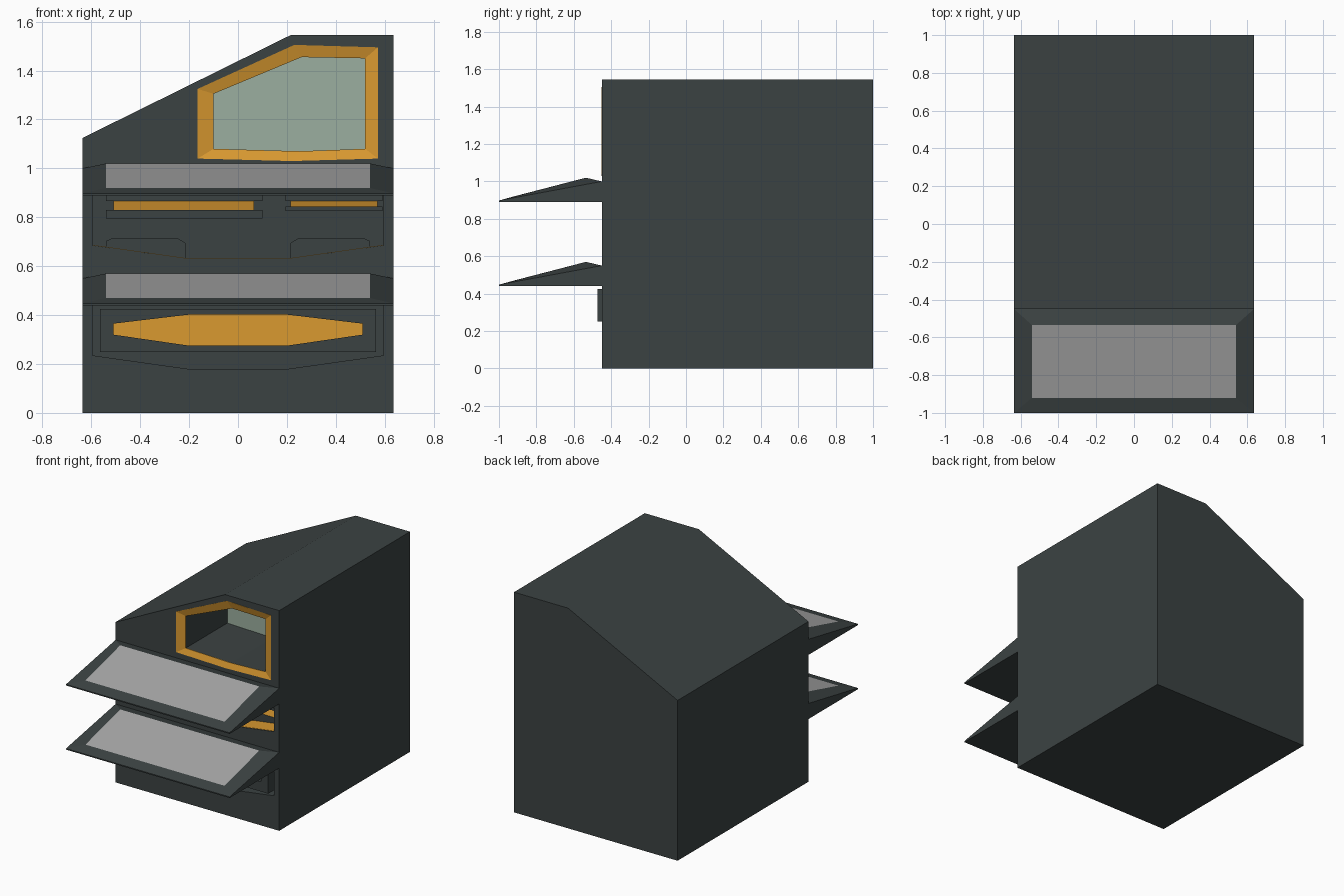
import bpy, bmesh

if "Cube" in bpy.data.objects:
    bpy.data.objects.remove(bpy.data.objects["Cube"])


def mat(name, rgb):
    m = bpy.data.materials.new(name)
    m.diffuse_color = (*rgb, 1)
    m.use_nodes = True
    m.node_tree.nodes["Principled BSDF"].inputs["Base Color"].default_value = m.diffuse_color
    return m


DARK = mat("dark_slate", (0.044, 0.055, 0.055))
ORANGE = mat("amber", (0.70, 0.32, 0.03))
GREY = mat("light_grey", (0.38, 0.38, 0.38))
GREEN = mat("pale_green", (0.33, 0.43, 0.35))
FRONT = -0.45


def finish(name, bm, mats):
    bmesh.ops.recalc_face_normals(bm, faces=bm.faces[:])
    me = bpy.data.meshes.new(name)
    bm.to_mesh(me)
    bm.free()
    for m in mats:
        me.materials.append(m)
    ob = bpy.data.objects.new(name, me)
    bpy.context.collection.objects.link(ob)
    return ob


def prism(name, pts, y0, y1, m=DARK, top=None):
    """Extrude an x/z outline from y0 to y1; optional second material on upward faces."""
    bm = bmesh.new()
    a = [bm.verts.new((x, y0, z)) for x, z in pts]
    b = [bm.verts.new((x, y1, z)) for x, z in pts]
    n = len(pts)
    bm.faces.new(a)
    bm.faces.new(b[::-1])
    for i in range(n):
        bm.faces.new((a[i], b[i], b[(i + 1) % n], a[(i + 1) % n]))
    bmesh.ops.recalc_face_normals(bm, faces=bm.faces[:])
    if top:
        for f in bm.faces:
            f.material_index = int(f.normal.z > 0.9)
    return finish(name, bm, [m, top] if top else [m])


def rect(x0, x1, z0, z1):
    return [(x0, z0), (x1, z0), (x1, z1), (x0, z1)]


def cut(ob, pts, y0, y1):
    c = prism("cutter", pts, y0, y1)
    c.hide_render = True
    md = ob.modifiers.new("cut", 'BOOLEAN')
    md.operation, md.solver, md.object = 'DIFFERENCE', 'EXACT', c
    bpy.context.view_layer.objects.active = ob
    bpy.ops.object.modifier_apply(modifier=md.name)
    bpy.data.objects.remove(c)


def recess(z):
    """Opening under an awning whose underside is at z."""
    return [(-.595, z), (-.595, z - .205), (-.205, z - .26),
            (.205, z - .26), (.595, z - .205), (.595, z)]


# Main housing with sloped roof
body = prism("housing", [(-.635, 0), (.635, 0), (.635, 1.545), (.215, 1.545), (-.635, 1.125)], FRONT, 1)

# Window opening, tapered frame and deep-set pane
outer = [(-.165, 1.04), (.22, 1.03), (.572, 1.04), (.572, 1.495), (.23, 1.505), (-.165, 1.325)]
inner = [(-.10, 1.08), (.25, 1.07), (.52, 1.08), (.52, 1.45), (.26, 1.455), (-.10, 1.305)]
cut(body, outer, -.6, -.435)
cut(body, inner, -.6, .03)
bm = bmesh.new()
o = [bm.verts.new((x, FRONT - .001, z)) for x, z in outer]
i_ = [bm.verts.new((x, -.437, z)) for x, z in inner]
ob_ = [bm.verts.new((x, -.434, z)) for x, z in outer]
ib = [bm.verts.new((x, -.434, z)) for x, z in inner]
for k in range(6):
    j = (k + 1) % 6
    for p, q in ((o, i_), (i_, ib), (ib, ob_), (ob_, o)):
        bm.faces.new((p[k], p[j], q[j], q[k]))
finish("window_frame", bm, [ORANGE])
prism("window_pane", inner, .024, .029, GREEN)

# Recesses below the awnings
cut(body, recess(.89), -.6, -.10)
cut(body, recess(.44), -.6, -.25)

# Awnings with a raised pale panel
for label, z in (("upper", .89), ("lower", .44)):
    bm = bmesh.new()
    loops = []
    for hx, ya, za, yb, zb in ((.635, -1, 0, FRONT, 0), (.635, -1, .008, FRONT, .11),
                               (.54, -.92, .03, -.535, .13)):
        loops.append([bm.verts.new((x, y, z + h)) for x, y, h in
                      ((-hx, ya, za), (hx, ya, za), (hx, yb, zb), (-hx, yb, zb))])
    bm.faces.new(loops[0])
    bm.faces.new(loops[2]).material_index = 1
    for p, q in zip(loops, loops[1:]):
        for k in range(4):
            j = (k + 1) % 4
            bm.faces.new((p[k], p[j], q[j], q[k]))
    finish(label + "_awning", bm, [DARK, GREY])

# Sloped amber trays hung in the upper recess
for label, x0, x1, z0, z1, m0, m1 in (("left", -.54, .10, .795, .83, .03, .035),
                                      ("right", .195, .59, .825, .845, .02, .02)):
    prism(label + "_tray_lip", rect(x0, x1, z0, z1), -.44, -.415)
    prism(label + "_tray_top", rect(x0, x1, .866, .889), -.30, -.10)
    prism(label + "_tray_base", rect(x0, x1, z0, z1 - .004), -.415, -.10)
    bm = bmesh.new()
    bm.faces.new([bm.verts.new(v) for v in (
        (x0 + m0, -.415, z1), (x1 - m1, -.415, z1), (x1 - m1, -.30, .866), (x0 + m0, -.30, .866))])
    finish(label + "_tray_surface", bm, [ORANGE])

# Amber counter lining and two chamfered blocks in the upper recess
prism("counter_lining", [(-.594, .685), (-.205, .63), (.205, .63), (.594, .685),
                         (.594, .687), (.205, .632), (-.205, .632), (-.594, .687)], -.445, -.11, ORANGE)
for label, s in (("left", -1), ("right", 1)):
    prism(label + "_counter_block", [(s * x, z) for x, z in (
        (.215, .633), (.54, .679), (.54, .703), (.51, .716), (.25, .716), (.215, .695))],
        -.33, -.10, DARK, ORANGE)

# Lower dispenser box with a deep amber panel
slot = [(-.51, .32), (-.20, .275), (.20, .275), (.51, .32), (.51, .365), (.20, .402), (-.20, .402), (-.51, .365)]
box = prism("dispenser_box", rect(-.565, .565, .25, .425), -.472, -.25)
cut(box, slot, -.6, -.34)
prism("dispenser_panel", slot, -.347, -.341, ORANGE)
